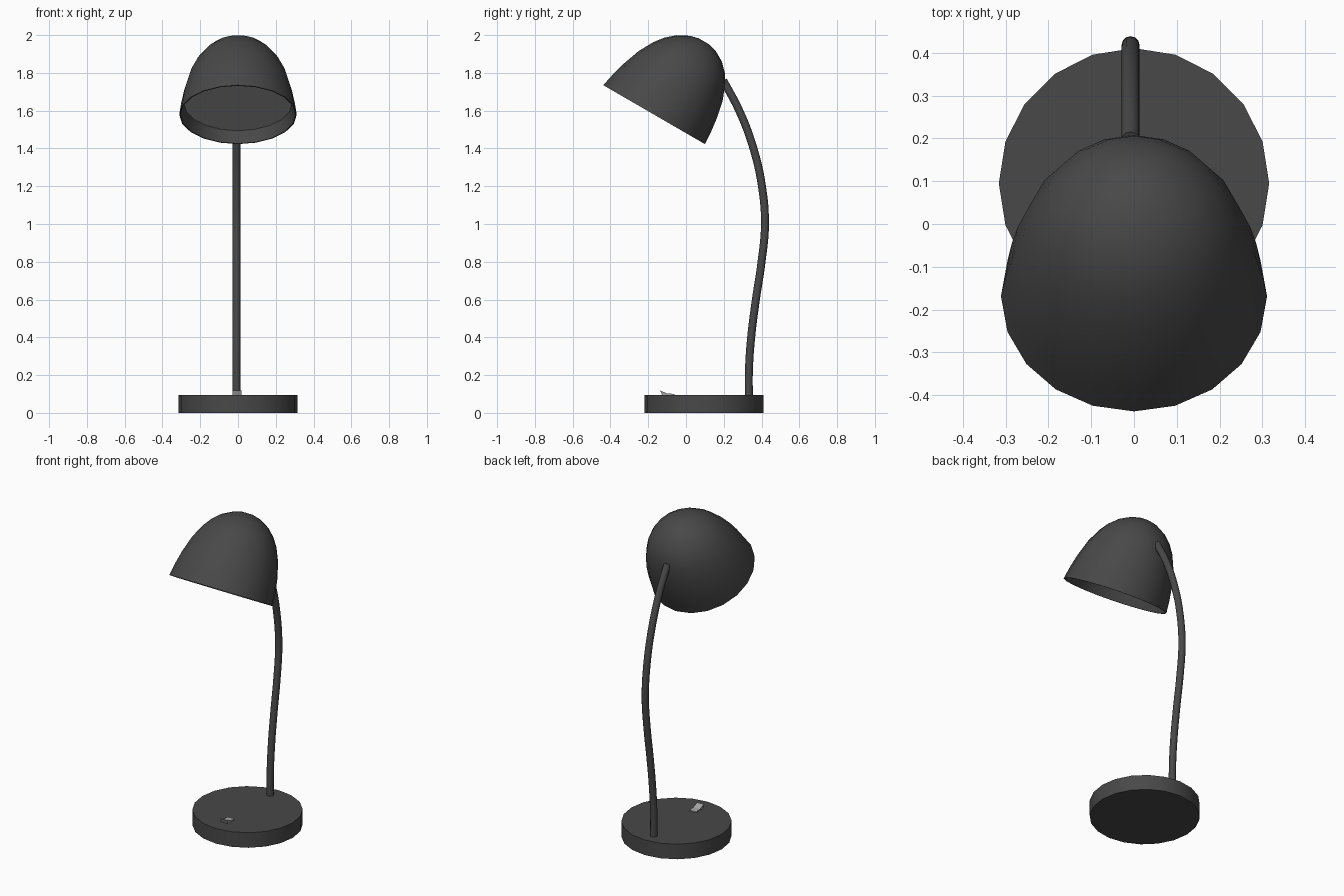
import bpy, bmesh, math
from mathutils import Vector

if "Cube" in bpy.data.objects:
    bpy.data.objects.remove(bpy.data.objects["Cube"], do_unlink=True)

SIDES = 20


def material(name, grey):
    mat = bpy.data.materials.new(name)
    mat.use_nodes = True
    colour = (grey, grey, grey, 1)
    mat.diffuse_color = colour
    mat.node_tree.nodes["Principled BSDF"].inputs["Base Color"].default_value = colour
    return mat


charcoal = material("charcoal", 0.065)
light_grey = material("light grey", 0.38)


def finish(name, bm, mats, angle=40):
    bmesh.ops.recalc_face_normals(bm, faces=bm.faces)
    mesh = bpy.data.meshes.new(name)
    bm.to_mesh(mesh)
    bm.free()
    obj = bpy.data.objects.new(name, mesh)
    bpy.context.collection.objects.link(obj)
    for mat in mats:
        mesh.materials.append(mat)
    smooth(obj, angle)


def smooth(obj, angle):
    bpy.ops.object.select_all(action='DESELECT')
    obj.select_set(True)
    bpy.context.view_layer.objects.active = obj
    if obj.type == 'CURVE':
        bpy.ops.object.convert(target='MESH')
    bpy.ops.object.shade_smooth_by_angle(angle=math.radians(angle))


def lathe(bm, profile, centre, across, side, axis):
    """Sweep (radius, height) pairs around an axis; returns the rings."""
    rings = []
    for r, h in profile:
        ring = []
        for i in range(SIDES):
            a = math.tau * i / SIDES
            ring.append(bm.verts.new(centre + across * r * math.cos(a)
                                     + side * r * math.sin(a) + axis * h))
        rings.append(ring)
    for lo, hi in zip(rings, rings[1:]):
        for i in range(SIDES):
            j = (i + 1) % SIDES
            bm.faces.new((lo[i], lo[j], hi[j], hi[i]))
    return rings


# Round base
bm = bmesh.new()
rings = lathe(bm, [(1, 0), (1, 1)], Vector((0, 0.095, 0)), Vector((0.316, 0, 0)),
              Vector((0, 0.316, 0)), Vector((0, 0, 0.095)))
for ring in rings:
    bm.faces.new(ring)
finish("base", bm, [charcoal])

# Tilted dome shade with a thin lip and a recessed light diffuser
bm = bmesh.new()
profile = [(0.92, 0.15), (0.98, 0), (1, 0), (0.967, 0.16), (0.92, 0.32), (0.83, 0.53),
           (0.71, 0.7), (0.6, 0.805), (0.45, 0.9), (0.25, 0.972), (0.1, 0.997)]
rings = lathe(bm, profile, Vector((0, -0.169, 1.579)), Vector((0.311, 0, 0)),
              Vector((0, 0.269, -0.156)), Vector((0, 0.265, 0.389)))
bm.faces.new(rings[-1])
bm.faces.new(rings[0]).material_index = 1
finish("shade", bm, [charcoal, light_grey])

# Curved stem
curve = bpy.data.curves.new("stem", 'CURVE')
curve.dimensions = '3D'
curve.bevel_depth = 0.021
curve.bevel_resolution = 4
curve.resolution_u = 6
curve.use_fill_caps = True
path = [(0.333, 0.08), (0.333, 0.22), (0.345, 0.4), (0.37, 0.6), (0.4, 0.8),
        (0.418, 1.0), (0.402, 1.2), (0.357, 1.4), (0.282, 1.6), (0.197, 1.76)]
spline = curve.splines.new('BEZIER')
spline.bezier_points.add(len(path) - 1)
for point, (y, z) in zip(spline.bezier_points, path):
    point.co = (-0.008, y, z)
    point.handle_left_type = point.handle_right_type = 'AUTO'
stem = bpy.data.objects.new("stem", curve)
bpy.context.collection.objects.link(stem)
curve.materials.append(charcoal)
smooth(stem, 50)

# Rocker switch
bm = bmesh.new()
rocker = [(-0.125, 0.09), (-0.06, 0.09), (-0.06, 0.1), (-0.1, 0.103), (-0.137, 0.119)]
face = bm.faces.new([bm.verts.new((-0.028, y, z)) for y, z in rocker])
extruded = bmesh.ops.extrude_face_region(bm, geom=[face])["geom"]
bmesh.ops.translate(bm, vec=(0.046, 0, 0),
                    verts=[v for v in extruded if isinstance(v, bmesh.types.BMVert)])
finish("switch", bm, [light_grey], 10)
